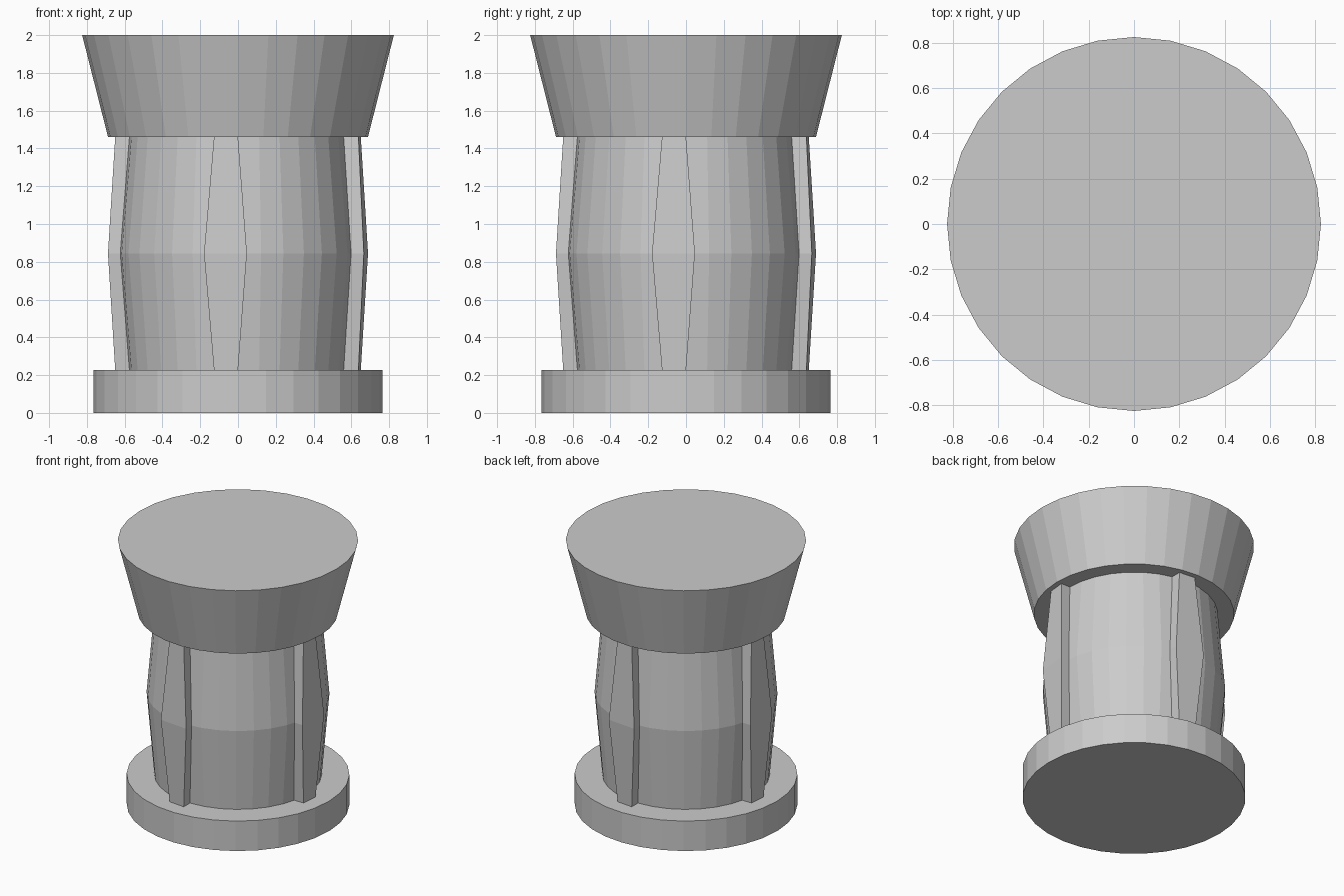
import bpy, bmesh, math

if "Cube" in bpy.data.objects:
    bpy.data.objects.remove(bpy.data.objects["Cube"])

SIDES = 32
Z_BASE, Z_MID, Z_NECK, Z_TOP = 0.227, 0.845, 1.46, 2.0


def loft(name, rings):
    """Skin a stack of equal-length rings of points and cap both ends."""
    bm = bmesh.new()
    loops = [[bm.verts.new(p) for p in ring] for ring in rings]
    n = len(loops[0])
    for a, b in zip(loops, loops[1:]):
        for i in range(n):
            j = (i + 1) % n
            bm.faces.new((a[i], a[j], b[j], b[i]))
    bm.faces.new(loops[0][::-1])
    bm.faces.new(loops[-1])
    bmesh.ops.recalc_face_normals(bm, faces=bm.faces)
    mesh = bpy.data.meshes.new(name)
    bm.to_mesh(mesh)
    bm.free()
    obj = bpy.data.objects.new(name, mesh)
    bpy.context.collection.objects.link(obj)
    return obj


def circle(r, z):
    step = 2 * math.pi / SIDES
    return [(r * math.cos(i * step), r * math.sin(i * step), z) for i in range(SIDES)]


# Base disc, barrel body and flared cap
loft("base_disc", [circle(0.765, 0), circle(0.765, Z_BASE)])
loft("barrel_body", [circle(0.575, Z_BASE), circle(0.628, Z_MID), circle(0.575, Z_NECK)])
loft("flared_cap", [circle(0.688, Z_NECK), circle(0.825, Z_TOP)])


# Ribs: one raised segment per quarter, wider at the bulge
def rib_section(x0, x1, r_in, r_out, z):
    pts = [(x0, r_in), (x1, r_in), (x1, r_out), (x0, r_out)]
    return [(x, -math.sqrt(r * r - x * x), z) for x, r in pts]


for k in range(4):
    end = (-0.127, 0.0, 0.55, 0.65)
    rib = loft(f"rib_{k + 1}", [
        rib_section(*end, Z_BASE),
        rib_section(-0.18, 0.047, 0.60, 0.69, Z_MID),
        rib_section(*end, Z_NECK),
    ])
    rib.rotation_euler.z = k * math.pi / 2
